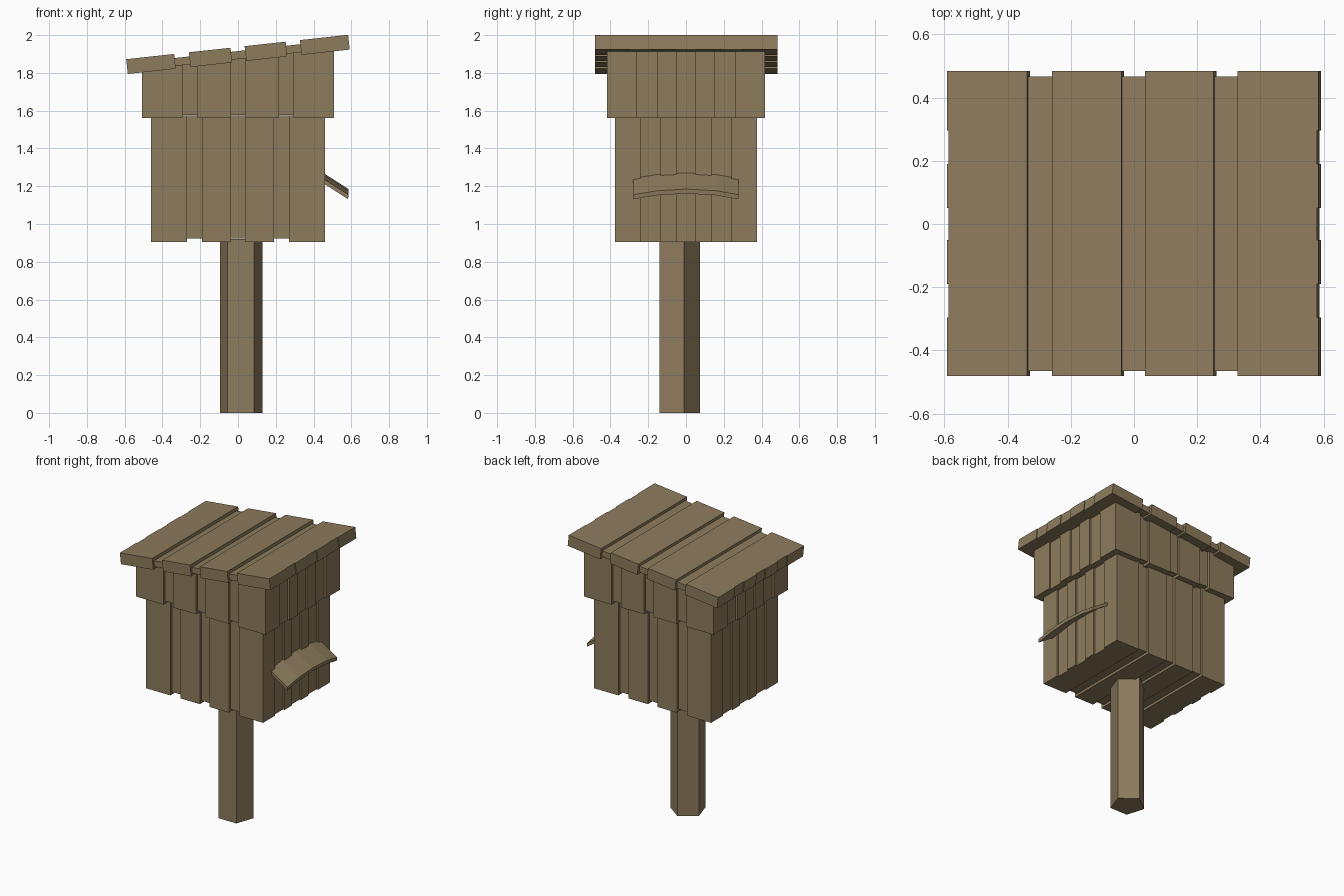
import bpy

if "Cube" in bpy.data.objects:
    bpy.data.objects.remove(bpy.data.objects["Cube"])

wood = bpy.data.materials.new("weathered_wood")
wood.diffuse_color = (0.27, 0.2, 0.11, 1)
wood.use_nodes = True
wood.node_tree.nodes["Principled BSDF"].inputs["Base Color"].default_value = wood.diffuse_color


def make(name, verts, faces):
    mesh = bpy.data.meshes.new(name)
    mesh.from_pydata(verts, [], faces)
    mesh.materials.append(wood)
    ob = bpy.data.objects.new(name, mesh)
    bpy.context.collection.objects.link(ob)
    return ob


def prism(name, ring_a, ring_b):
    # solid between two matching rings of points
    n = len(ring_a)
    faces = [tuple(range(n))[::-1], tuple(range(n, 2 * n))]
    faces += [(i, (i + 1) % n, n + (i + 1) % n, n + i) for i in range(n)]
    ob = make(name, ring_a + ring_b, faces)
    import bmesh
    bm = bmesh.new()
    bm.from_mesh(ob.data)
    bmesh.ops.recalc_face_normals(bm, faces=bm.faces)
    bm.to_mesh(ob.data)
    bm.free()
    return ob


def slab(name, profile, y0, y1):
    # xz profile extruded along y
    return prism(name, [(x, y0, z) for x, z in profile], [(x, y1, z) for x, z in profile])


def roof_z(x):
    return 1.872 + 0.11 * (x + 0.595)


def board(name, x0, x1, y0, y1, z0, top):
    return slab(name, [(x0, z0), (x1, z0), (x1, top(x1)), (x0, top(x0))], y0, y1)


def roof_board(name, x0, x1, y0, y1, drop, thick):
    # tilted board whose ends are square to the slope
    z0, z1 = roof_z(x0) - drop, roof_z(x1) - drop
    k = 0.11 * thick
    return slab(name, [(x0, z0), (x1, z1), (x1 + k, z1 - thick), (x0 + k, z0 - thick)], y0, y1)


# Five-sided post
post = [(-0.055, -0.14), (0.085, -0.14), (0.13, -0.01), (0.015, 0.075), (-0.095, -0.01)]
prism("post", [(x, y, 0) for x, y in post], [(x, y, 0.92) for x, y in post])


def planked_box(name, hx, hy, z0, top, inner, side_gaps):
    # recessed core, full-depth planks, thin planks on the two sides
    d, s = 0.018, 0.012
    board(name + "_core", -hx + d, hx - d, -hy + d, hy - d, z0 + d, top)
    a, b, c = inner
    for i, (x0, x1) in enumerate([(-hx + s, -c), (-b, -a), (a, b), (c, hx - s)]):
        board(f"{name}_plank_{i}", x0, x1, -hy, hy, z0, top)
    p, q, r = side_gaps
    for sx in (-1, 1):
        xs = sorted((sx * (hx - s), sx * hx))
        for i, (y0, y1) in enumerate([(-hy, -r), (-q, -p), (p, q), (r, hy)]):
            board(f"{name}_side_plank_{i}", xs[0], xs[1], y0, y1, z0, top)


planked_box("body", 0.46, 0.375, 0.905, lambda x: 1.575, (0.037, 0.19, 0.27), (0.05, 0.135, 0.24))
planked_box("upper_box", 0.508, 0.418, 1.56, lambda x: roof_z(x) - 0.05,
            (0.037, 0.217, 0.295), (0.05, 0.15, 0.26))

# Sloping roof of four boards over a recessed core
roof_board("roof_core", -0.57, 0.56, -0.465, 0.466, 0.022, 0.042)
for i, (x0, x1) in enumerate([(-0.592, -0.338), (-0.26, -0.04), (0.035, 0.252), (0.328, 0.583)]):
    e0 = 0.005 if i == 0 else 0
    e1 = 0.005 if i == 3 else 0
    roof_board(f"roof_board_{i}", x0 + e0, x1 - e1, -0.481, 0.484, 0, 0.078)
for x0, x1 in [(-0.592, -0.586), (0.577, 0.583)]:
    for y0, y1 in [(-0.481, -0.295), (-0.19, -0.05), (0.05, 0.19), (0.295, 0.484)]:
        roof_board("roof_edge_plank", x0, x1, y0, y1, 0, 0.078)

# Small arched awning on the right side, four flat panels
arc = [(-0.28, 1.235), (-0.155, 1.256), (0.0, 1.265), (0.16, 1.256), (0.277, 1.235)]
t = 0.024
for i, ((y0, z0), (y1, z1)) in enumerate(zip(arc, arc[1:])):
    def ring(y, z):
        return [(0.45, y, z + 0.006), (0.585, y, z - 0.08), (0.583, y, z - 0.08 - t), (0.45, y, z + 0.006 - t)]
    prism(f"awning_panel_{i}", ring(y0, z0), ring(y1, z1))
